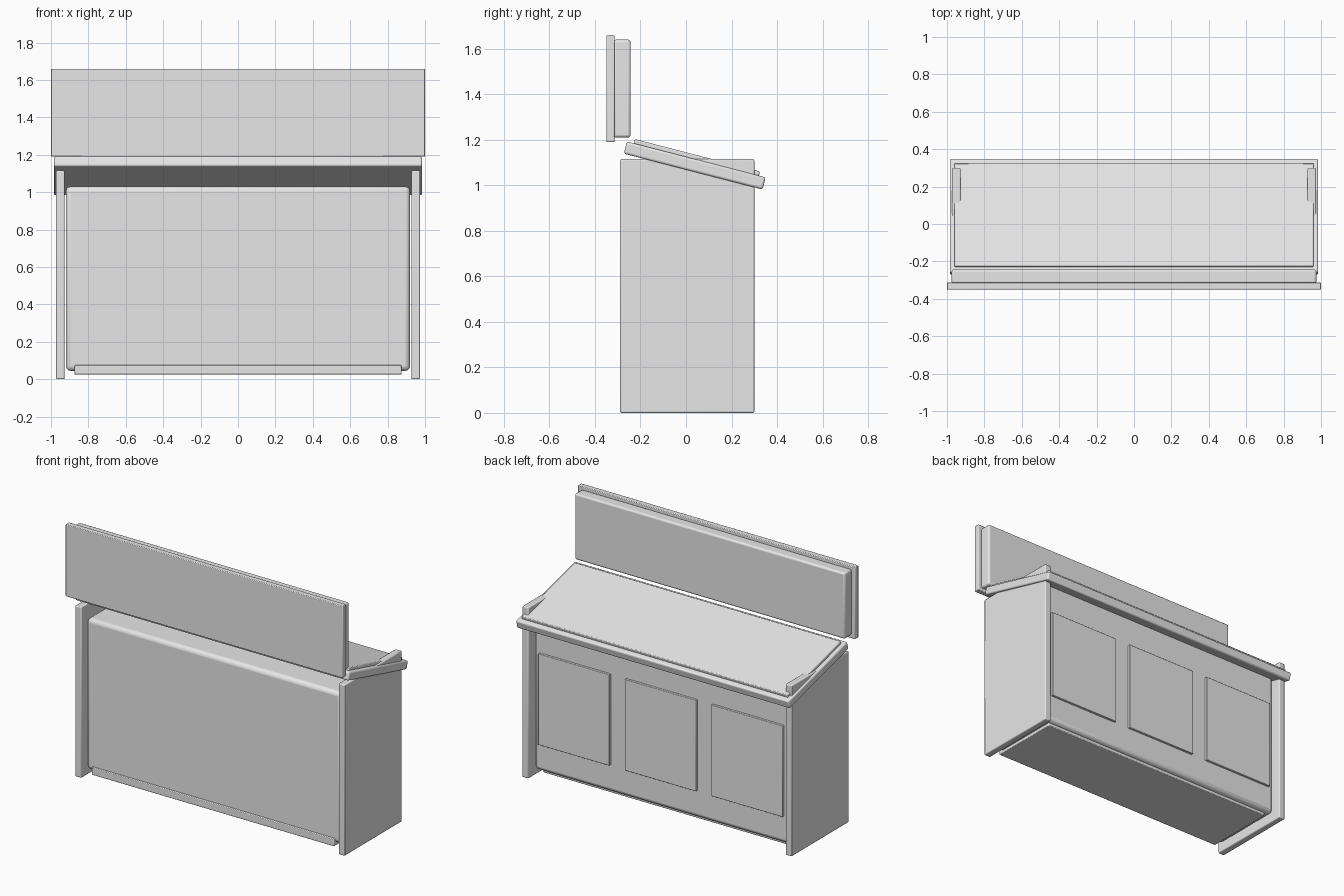
import bpy
from math import radians, sin, cos
from mathutils import Vector

cube = bpy.data.objects.get("Cube")
if cube:
    bpy.data.objects.remove(cube, do_unlink=True)

# Single light grey finish
grey = bpy.data.materials.new("light grey")
grey.use_nodes = True
colour = (0.8, 0.8, 0.8, 1)
grey.diffuse_color = colour
grey.node_tree.nodes["Principled BSDF"].inputs["Base Color"].default_value = colour


def box(name, centre, size, bevel=0.006, tilt=0.0, segments=2):
    """Rounded box, optionally tilted about x."""
    bpy.ops.mesh.primitive_cube_add(size=1, location=centre)
    ob = bpy.context.object
    ob.name = name
    ob.scale = size
    bpy.ops.object.transform_apply(location=False, rotation=False, scale=True)
    ob.rotation_euler.x = tilt
    ob.data.materials.append(grey)
    mod = ob.modifiers.new("rounded edges", "BEVEL")
    mod.width = bevel
    mod.segments = segments
    bpy.ops.object.shade_smooth_by_angle(angle=radians(35))
    return ob


def span(name, x, y, z, **options):
    """Rounded box from its low and high limits on each axis."""
    limits = (x, y, z)
    centre = [(a + b) / 2 for a, b in limits]
    size = [b - a for a, b in limits]
    return box(name, centre, size, **options)


# Cabinet body and base
span("cabinet_body", (-0.92, 0.92), (-0.25, 0.25), (0.045, 1.03), bevel=0.025, segments=3)
span("base_plinth", (-0.875, 0.875), (-0.26, 0.22), (0.025, 0.075), bevel=0.004)

# End panels
for side, label in ((1, "left"), (-1, "right")):
    box(label + "_end_panel", (side * 0.95, 0.005, 0.5575), (0.045, 0.59, 1.115))

# Raised door panels on the back
for i, label in ((-1, "right"), (0, "middle"), (1, "left")):
    box(label + "_door", (i * 0.625, 0.25, 0.518), (0.515, 0.03, 0.595), bevel=0.003)

# Sloping counter with a raised top
slope = radians(-14.5)
counter = Vector((0, 0.0385, 1.087))
up = Vector((0, -sin(slope), cos(slope)))
box("counter_slab", counter, (1.97, 0.63, 0.055), bevel=0.01, tilt=slope, segments=3)
box("counter_top", counter + up * 0.0315, (1.92, 0.568, 0.03), bevel=0.005, tilt=slope)

# Hanging board over the front, with its thicker backing
span("front_board", (-1, 1), (-0.35, -0.314), (1.19, 1.66), bevel=0.004)
span("board_backing", (-0.975, 0.975), (-0.32, -0.243), (1.21, 1.64), bevel=0.012, segments=3)
